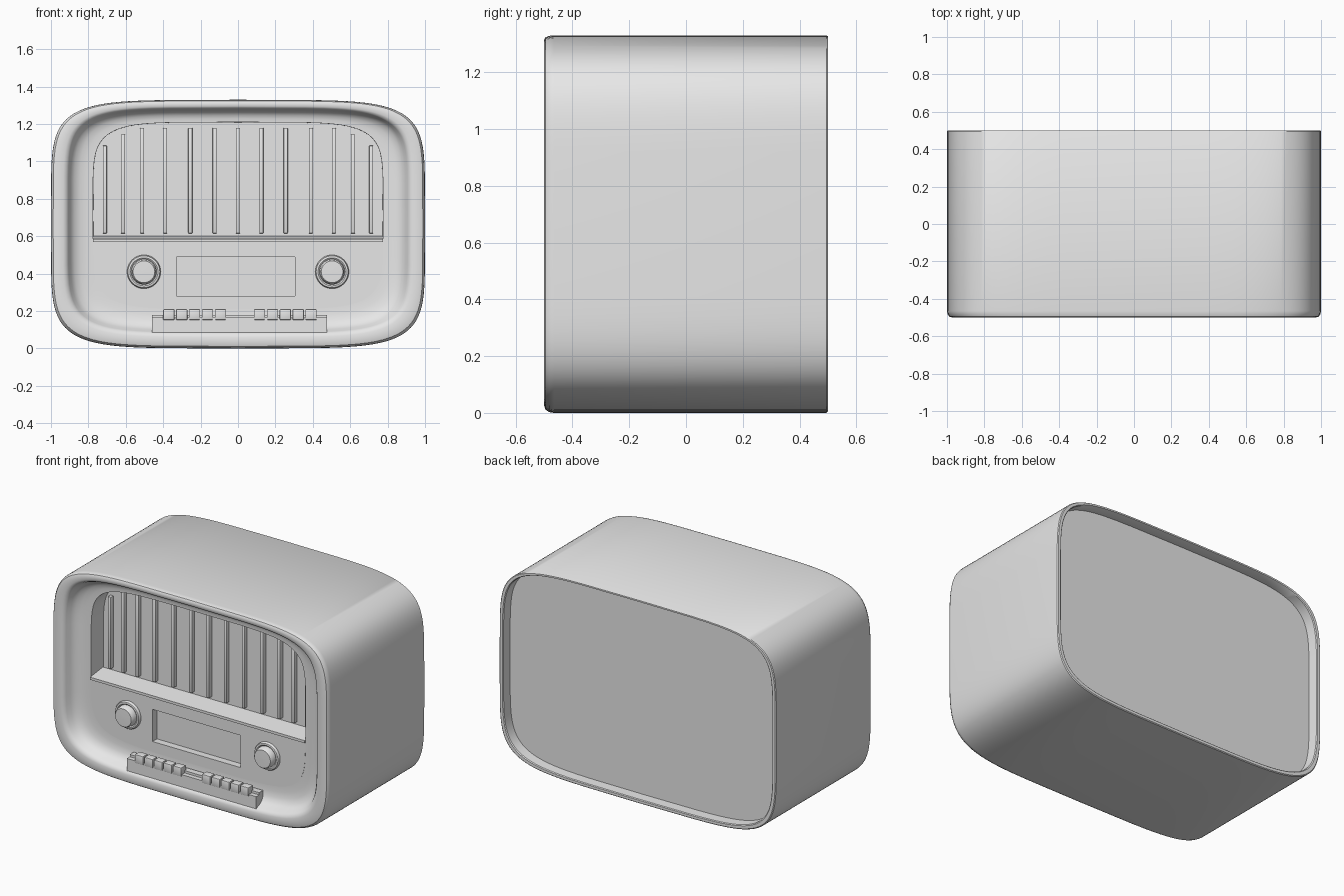
import bpy, bmesh, math

cube = bpy.data.objects.get("Cube")
if cube:
    bpy.data.objects.remove(cube)

grey = bpy.data.materials.new("plain_grey")
grey.use_nodes = True
grey.diffuse_color = (0.8, 0.8, 0.8, 1)
grey.node_tree.nodes["Principled BSDF"].inputs["Base Color"].default_value = (0.8, 0.8, 0.8, 1)


def finish(name, bm, smooth=True):
    bmesh.ops.recalc_face_normals(bm, faces=bm.faces)
    mesh = bpy.data.meshes.new(name)
    bm.to_mesh(mesh)
    bm.free()
    mesh.materials.append(grey)
    obj = bpy.data.objects.new(name, mesh)
    bpy.context.collection.objects.link(obj)
    if smooth:
        bpy.ops.object.select_all(action="DESELECT")
        obj.select_set(True)
        bpy.context.view_layer.objects.active = obj
        bpy.ops.object.shade_smooth_by_angle(angle=math.radians(35))
    return obj


def box(name, x0, x1, y0, y1, z0, z1, bevel=0):
    bm = bmesh.new()
    bmesh.ops.create_cube(bm, size=1)
    for v in bm.verts:
        v.co.x = x1 if v.co.x > 0 else x0
        v.co.y = y1 if v.co.y > 0 else y0
        v.co.z = z1 if v.co.z > 0 else z0
    if bevel:
        bmesh.ops.bevel(bm, geom=bm.edges[:], offset=bevel, segments=2, affect="EDGES", profile=0.5)
    return finish(name, bm, bool(bevel))


def prism(name, pts, axis, start, end):
    """Extrude a flat outline along x or y."""
    bm = bmesh.new()
    rings = []
    for d in (start, end):
        rings.append([bm.verts.new((d, a, b) if axis == "x" else (a, d, b)) for a, b in pts])
    loft(bm, rings)
    return finish(name, bm, False)


def loft(bm, rings):
    n = len(rings[0])
    for a, b in zip(rings, rings[1:]):
        for i in range(n):
            j = (i + 1) % n
            bm.faces.new((a[i], a[j], b[j], b[i]))
    bm.faces.new(rings[0])
    bm.faces.new(rings[-1])


def lathe(name, profile, x, z, segments=40):
    bm = bmesh.new()
    rings = []
    for r, y in profile:
        angles = [math.tau * i / segments for i in range(segments)]
        rings.append([bm.verts.new((x + r * math.cos(a), y, z + r * math.sin(a))) for a in angles])
    loft(bm, rings)
    return finish(name, bm)


def outline(width):
    """Softly bulging rounded rectangle; width 1 is the cabinet, 0.775 the front panel."""
    t = (width - 0.775) / 0.225
    top, bottom = 1.21 + 0.12 * t, 0.21 * (1 - t)
    mid, half = (top + bottom) / 2, (top - bottom) / 2
    power = 2 / 5.8
    pts = []
    for i in range(96):
        a = math.tau * i / 96
        c, s = math.cos(a), math.sin(a)
        x = math.copysign(abs(c) ** power, c)
        z = math.copysign(abs(s) ** power, s) * (1 - 0.012 * x * x)
        pts.append((x * width, mid + z * half))
    return pts


# Cabinet: recessed back, shell, rounded lip, hollow surround and grille wall
sections = [(0.97, 0.43), (0.972, 0.495), (0.977, 0.5), (0.995, 0.5), (1, 0.495),
            (1, -0.465), (0.997, -0.482), (0.988, -0.495), (0.972, -0.5), (0.935, -0.5),
            (0.918, -0.494), (0.907, -0.48), (0.895, -0.452), (0.875, -0.43),
            (0.845, -0.417), (0.81, -0.411), (0.775, -0.41), (0.774, -0.285)]
bm = bmesh.new()
loft(bm, [[bm.verts.new((x, y, z)) for x, z in outline(w)] for w, y in sections])
finish("cabinet", bm)

# Control panel with a sunken dial window
shelf_z = 0.575
lower = [p for p in outline(0.775) if p[1] < shelf_z]
panel = prism("control_panel", [(-0.775, shelf_z)] + lower + [(0.775, shelf_z)], "y", -0.411, -0.28)
cutter = box("dial_cutter", -0.33, 0.305, -0.6, -0.365, 0.28, 0.49)
cutter.hide_render = True
cutter.hide_set(True)
cutter.display_type = "WIRE"
cut = panel.modifiers.new("dial_window", "BOOLEAN")
cut.operation = "DIFFERENCE"
cut.solver = "EXACT"
cut.object = cutter

# Sloping shelf between panel and grille
prism("shelf", [(-0.42, 0.568), (-0.42, 0.585), (-0.29, 0.602), (-0.28, 0.568)], "x", -0.775, 0.775)

# Vertical grille rods
for side in (-1, 1):
    for x in (0, 0.125, 0.255, 0.39, 0.513, 0.615, 0.712):
        if x == 0 and side < 0:
            continue
        top = 1.18 if x < 0.6 else 1.145 if x < 0.7 else 1.085
        box("grille_rod", side * x - 0.011, side * x + 0.011, -0.312, -0.283, 0.615, top, 0.004)

# Control knobs
knob = [(0.09, -0.4), (0.09, -0.42), (0.085, -0.428), (0.075, -0.43), (0.068, -0.425),
        (0.064, -0.46), (0.058, -0.467), (0.01, -0.468)]
for side, label in ((-1, "right"), (1, "left")):
    lathe(label + "_knob", knob, side * 0.503, 0.41)

# Key tray and its two banks of five keys
box("key_tray", -0.46, 0.475, -0.49, -0.42, 0.085, 0.165)
box("key_tray_back", -0.46, 0.475, -0.46, -0.42, 0.16, 0.18)
for start in (-0.4, 0.085):
    for i in range(5):
        x = start + 0.069 * i
        box("key", x, x + 0.06, -0.495, -0.445, 0.153, 0.21, 0.004)
